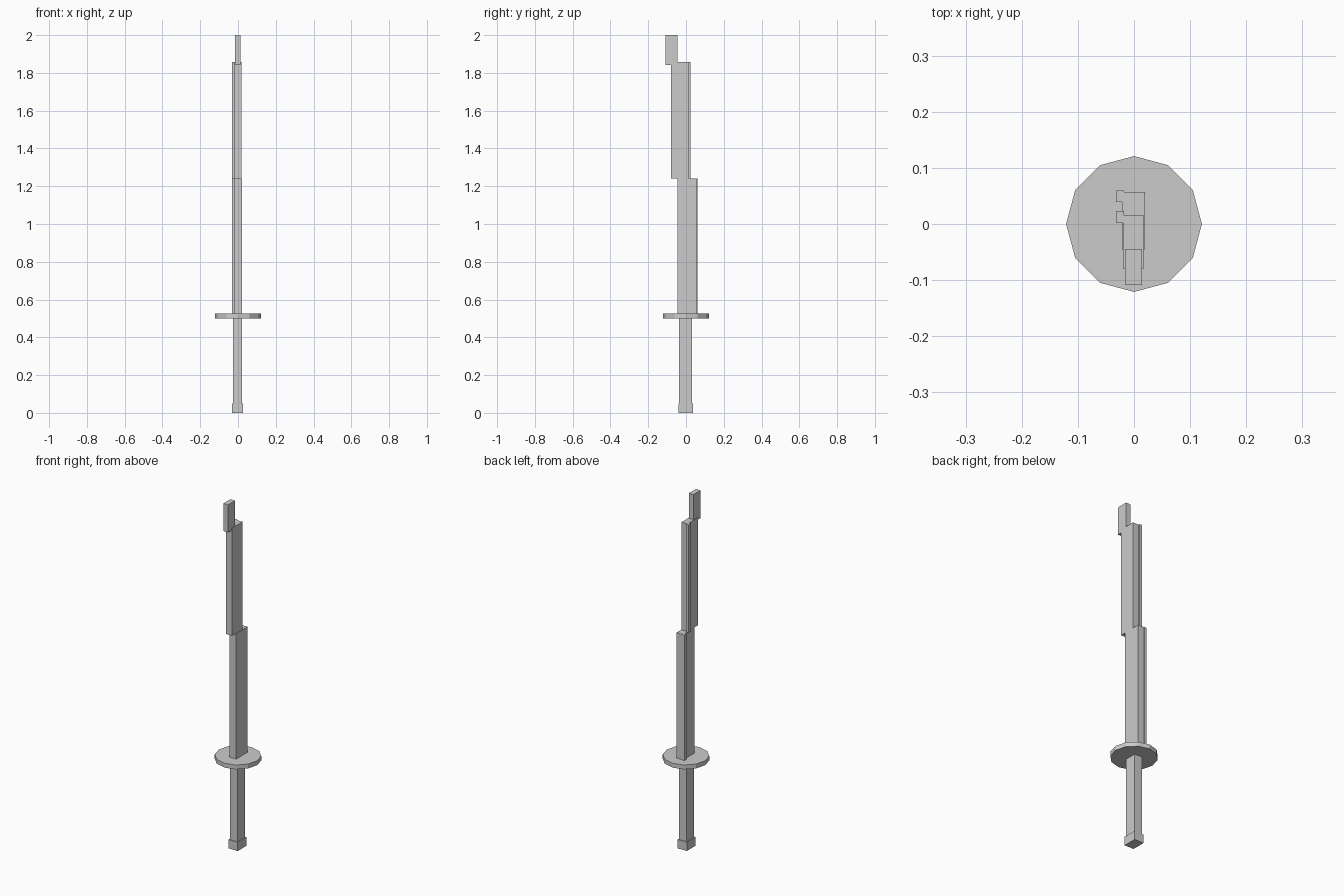
import bpy, bmesh, math

if "Cube" in bpy.data.objects:
    bpy.data.objects.remove(bpy.data.objects["Cube"])


def prism(name, outline, z0, z1):
    """Extrude an xy outline from z0 to z1."""
    bm = bmesh.new()
    face = bm.faces.new([bm.verts.new((x, y, z0)) for x, y in outline])
    ext = bmesh.ops.extrude_face_region(bm, geom=[face])
    verts = [g for g in ext["geom"] if isinstance(g, bmesh.types.BMVert)]
    bmesh.ops.translate(bm, verts=verts, vec=(0, 0, z1 - z0))
    bmesh.ops.recalc_face_normals(bm, faces=bm.faces)
    mesh = bpy.data.meshes.new(name)
    bm.to_mesh(mesh)
    bm.free()
    obj = bpy.data.objects.new(name, mesh)
    bpy.context.collection.objects.link(obj)
    return obj


def rect(x0, x1, y0, y1):
    return [(x0, y0), (x1, y0), (x1, y1), (x0, y1)]


def blade_outline(x0, x1, y0, y1, rib0, rib1):
    """Blade cross-section with a raised rib along its back left edge."""
    return [(x0, y0), (x1, y0), (x1, y1), (-0.018, y1), (-0.018, rib1),
            (-0.032, rib1), (-0.032, rib0), (x0, rib0)]


# Handle and pommel
prism("pommel", rect(-0.031, 0.027, -0.041, 0.037), 0.0, 0.05)
prism("handle", rect(-0.026, 0.022, -0.037, 0.032), 0.05, 0.50)

# Twelve-sided guard
guard = [(0.121 * math.cos(i * math.pi / 6), 0.121 * math.sin(i * math.pi / 6))
         for i in range(12)]
prism("guard", guard, 0.50, 0.525)

# Stepped blade segments, each set further forward
prism("lower_blade", blade_outline(-0.021, 0.020, -0.045, 0.057, 0.039, 0.060), 0.525, 1.242)
prism("upper_blade", blade_outline(-0.020, 0.018, -0.079, 0.015, 0.002, 0.023), 1.242, 1.857)
prism("blade_tip", rect(-0.016, 0.014, -0.109, -0.045), 1.842, 2.0)
